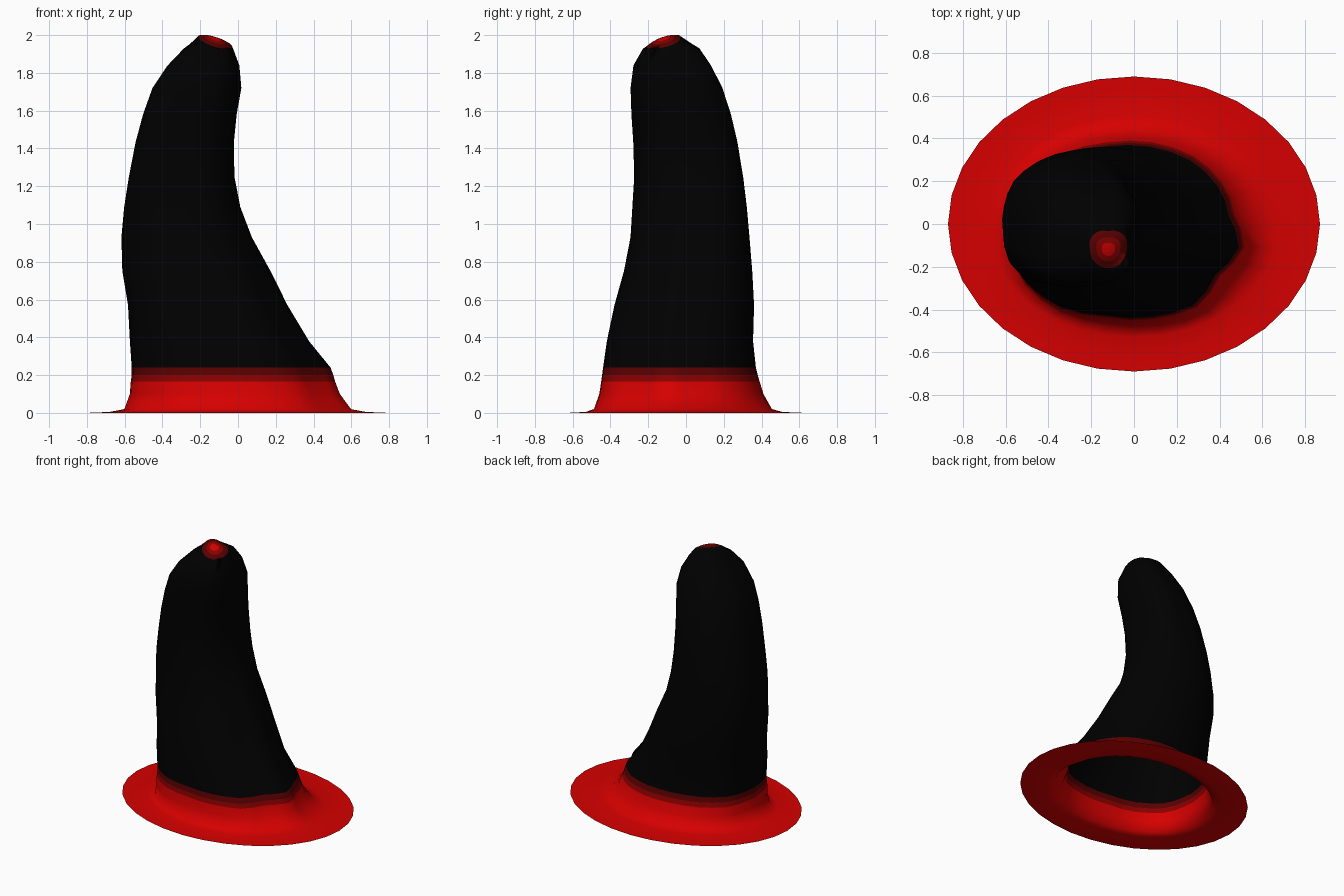
import bpy
import bmesh
import math

if "Cube" in bpy.data.objects:
    bpy.data.objects.remove(bpy.data.objects["Cube"], do_unlink=True)

SIDES = 32


def make_material(name, red, green, blue):
    mat = bpy.data.materials.new(name)
    mat.use_nodes = True
    colour = (red, green, blue, 1.0)
    mat.diffuse_color = colour
    mat.node_tree.nodes["Principled BSDF"].inputs["Base Color"].default_value = colour
    return mat


materials = [
    make_material("bright red", 0.67, 0, 0),
    make_material("medium red", 0.25, 0, 0),
    make_material("dark red", 0.1, 0, 0),
    make_material("black", 0, 0, 0),
]
BRIGHT, MEDIUM, DARK, BLACK = range(len(materials))

# Cross-section outlines: radius at equal angles, starting just in front of +x
ROUND = [1] * 16
FOLD = [1, .91, .95, .99, 1, 1, 1.03, 1.05, 1, 1.01, 1.07, 1.06, 1, 1.02, 1.04, .93]
DIAGONAL = [1, 1.02, 1.17, 1.17, 1.02, 1, .97, .97,
            1, 1.02, 1.17, 1.17, 1.02, 1.01, 1.06, 1.06]

# Flared brim: height, left, right, front, back, fold strength
BRIM = [
    (0, -.87, .87, -.69, .69, 0),
    (0, -.80, .80, -.63, .63, 0),
    (.005, -.68, .68, -.53, .51, .1),
    (.02, -.60, .61, -.485, .455, .5),
    (.10, -.57, .55, -.455, .41, .9),
    (.165, -.565, .525, -.445, .39, 1),
    (.20, -.56, .515, -.44, .38, 1),
    (.24, -.56, .50, -.435, .37, 1),
]

# Leaning crown, same columns
CROWN = [
    (.38, -.57, .385, -.415, .355, 1),
    (.57, -.58, .27, -.375, .36, .9),
    (.75, -.61, .18, -.325, .35, .8),
    (.93, -.615, .08, -.29, .335, .65),
    (1.09, -.60, .015, -.28, .32, .35),
    (1.25, -.575, -.02, -.27, .30, .1),
    (1.43, -.54, -.025, -.275, .27, 0),
    (1.58, -.50, -.01, -.285, .235, 0),
    (1.72, -.45, .015, -.29, .19, 0),
    (1.84, -.37, .005, -.275, .13, 0),
    (1.93, -.285, -.025, -.225, .07, .4),
]


def outline_radius(outline, index):
    """Outline radius, interpolated between the listed angles."""
    low, part = divmod((index + 1) * len(outline) / SIDES, 1)
    start = outline[int(low) % len(outline)]
    end = outline[(int(low) + 1) % len(outline)]
    return start + (end - start) * part


def body_ring(bm, outline, z, left, right, front, back, strength):
    """Ring whose outline blends from the given one to the folded one."""
    verts = []
    for i in range(SIDES):
        angle = math.tau * i / SIDES
        plain = outline_radius(outline, i)
        radius = plain + strength * (outline_radius(FOLD, i) - plain)
        x = (left + right) / 2 + (right - left) / 2 * radius * math.cos(angle)
        y = (front + back) / 2 + (back - front) / 2 * radius * math.sin(angle)
        verts.append(bm.verts.new((x, y, z)))
    return verts


def tip_ring(bm, radius, height):
    """Ring on the tip, squarer at the back and tilted to the front left."""
    verts = []
    for i in range(SIDES):
        angle = math.tau * i / SIDES
        corner = 0.15 * abs(math.sin(2 * angle)) if math.sin(angle) > 0 else 0
        dx = radius * (1 + corner) * math.cos(angle)
        dy = radius * (1 + corner) * math.sin(angle)
        z = height + 0.28 * dy - 0.3 * dx
        verts.append(bm.verts.new((dx - 0.12, dy - 0.12, z)))
    return verts


def bridge(bm, lower, upper, colour):
    for i in range(SIDES):
        j = (i + 1) % SIDES
        face = bm.faces.new((lower[i], lower[j], upper[j], upper[i]))
        face.material_index = colour
        face.smooth = True


# One open shell from brim edge to tip
bm = bmesh.new()
brim = [body_ring(bm, ROUND, *row) for row in BRIM]
crown = [body_ring(bm, DIAGONAL, *row) for row in CROWN]
tip = [tip_ring(bm, r, z) for r, z in ((.086, 1.961), (.055, 1.974), (.03, 1.981))]
rings = brim + crown + tip

# Bands of colour fade from red brim to black crown, and back to red at the tip
colours = [BRIGHT] * (len(brim) - 3) + [MEDIUM, DARK]
colours += [BLACK] * (len(crown) + 1) + [DARK, MEDIUM]
for lower, upper, colour in zip(rings, rings[1:], colours):
    bridge(bm, lower, upper, colour)

# Red tip cap
centre = bm.verts.new((-0.12, -0.12, 1.984))
for i in range(SIDES):
    face = bm.faces.new((tip[-1][i], tip[-1][(i + 1) % SIDES], centre))
    face.material_index = BRIGHT
    face.smooth = True

mesh = bpy.data.meshes.new("pointed_hat")
bm.to_mesh(mesh)
bm.free()
for mat in materials:
    mesh.materials.append(mat)
hat = bpy.data.objects.new("pointed_hat", mesh)
bpy.context.collection.objects.link(hat)
